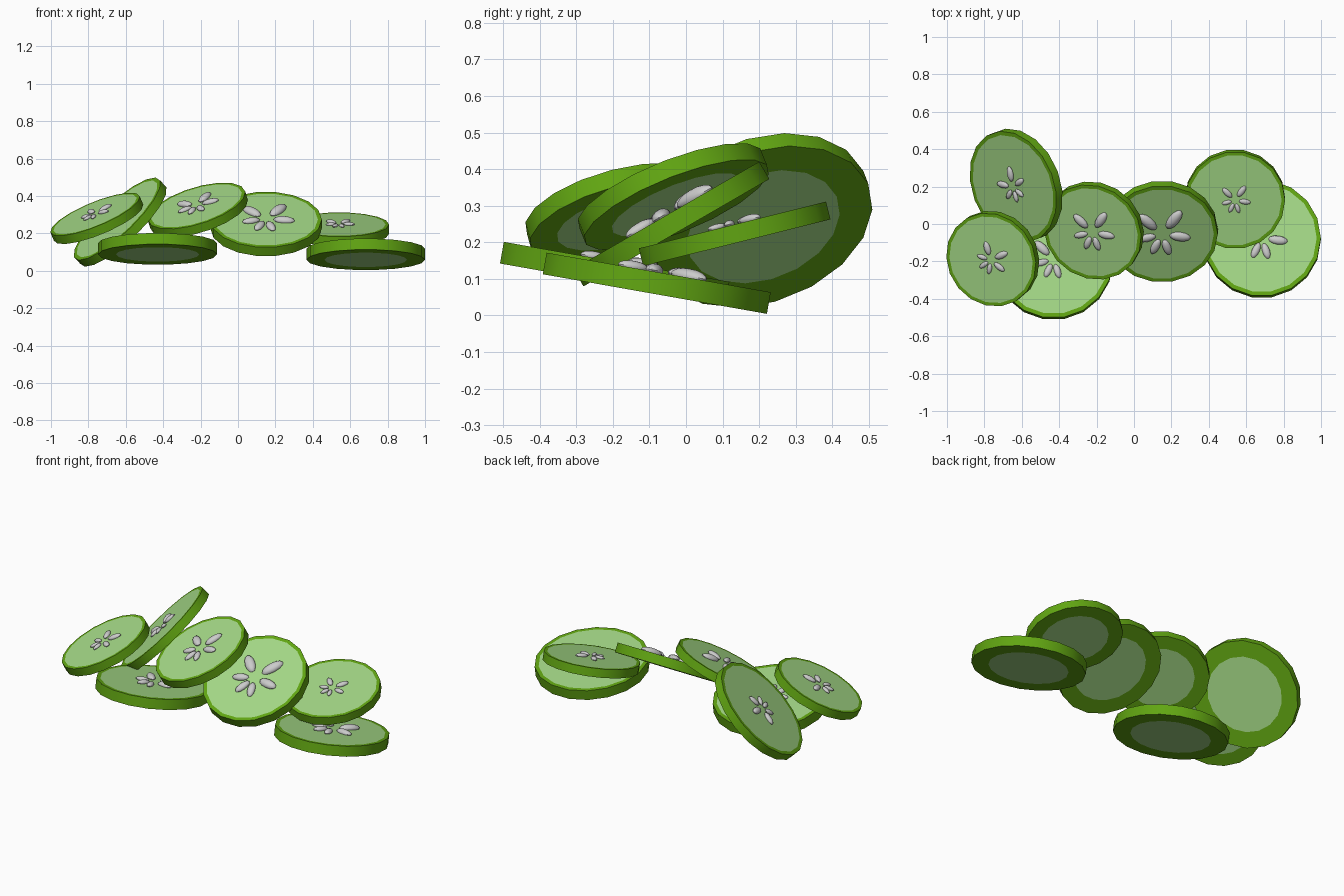
import bpy, bmesh
from math import sin, cos, pi, radians
from mathutils import Matrix, Vector

if "Cube" in bpy.data.objects:
    bpy.data.objects.remove(bpy.data.objects["Cube"])

SIDES = 18


def material(name, color):
    m = bpy.data.materials.new(name)
    m.diffuse_color = (*color, 1)
    m.use_nodes = True
    m.node_tree.nodes["Principled BSDF"].inputs["Base Color"].default_value = m.diffuse_color
    return m


skin = material("skin", (0.12, 0.38, 0.006))
flesh = material("flesh", (0.37, 0.69, 0.24))


def finish(bm, name, matrix, mats=()):
    bmesh.ops.recalc_face_normals(bm, faces=bm.faces)
    me = bpy.data.meshes.new(name)
    bm.to_mesh(me)
    bm.free()
    for m in mats:
        me.materials.append(m)
    ob = bpy.data.objects.new(name, me)
    ob.matrix_world = matrix
    bpy.context.collection.objects.link(ob)
    bpy.ops.object.select_all(action='DESELECT')
    ob.select_set(True)
    bpy.context.view_layer.objects.active = ob
    bpy.ops.object.shade_smooth_by_angle(angle=radians(35))


# Disc with a green skin band and pale flesh on both cut faces
def slice_disc(name, r, t, matrix):
    bm = bmesh.new()
    rings = []
    for k, z in ((0.70, -t / 2), (1, -t / 2), (1, t / 2), (0.93, t / 2)):
        rings.append([bm.verts.new((r * k * cos(2 * pi * i / SIDES),
                                    r * k * sin(2 * pi * i / SIDES), z))
                      for i in range(SIDES)])
    for a, b in zip(rings, rings[1:]):
        for i in range(SIDES):
            j = (i + 1) % SIDES
            bm.faces.new((a[i], a[j], b[j], b[i]))
    for ring in (rings[0], rings[-1]):
        bm.faces.new(ring).material_index = 1
    finish(bm, name, matrix, (skin, flesh))


# Six flattened seeds fanned around the middle: (angle, relative size)
SEEDS = ((135, 1.1), (55, 1.15), (-8, 1.0), (-72, 0.85), (-115, 0.85), (-165, 0.85))


def seeds(name, reach, t, spin, matrix):
    bm = bmesh.new()
    for angle, s in SEEDS:
        size = reach * s
        m = (Matrix.Rotation(radians(angle + spin), 4, 'Z')
             @ Matrix.Translation((size * 0.63, 0, t / 2 + 0.004))
             @ Matrix.Diagonal((size * 0.37, size * 0.17, size * 0.13, 1)))
        bmesh.ops.create_uvsphere(bm, u_segments=12, v_segments=8, radius=1, matrix=m)
    finish(bm, name, matrix)


# centre, face normal, radius, thickness, seed reach, seed spin
SLICES = {
    "back_left": ((-0.63, 0.205, 0.26), (-0.66, -0.27, 0.70), 0.31, 0.05, 0.10, 40),
    "front_left": ((-0.755, -0.185, 0.28), (-0.37, -0.25, 0.895), 0.258, 0.05, 0.095, -30),
    "lower_left": ((-0.43, -0.195, 0.117), (0, 0.174, 0.985), 0.318, 0.06, 0.125, 0),
    "middle_left": ((-0.215, -0.035, 0.325), (-0.28, -0.36, 0.89), 0.272, 0.05, 0.125, 0),
    "middle": ((0.15, -0.04, 0.25), (0, -0.5, 0.866), 0.298, 0.055, 0.155, 0),
    "upper_right": ((0.54, 0.133, 0.223), (0, -0.242, 0.97), 0.268, 0.05, 0.085, 0),
    "lower_right": ((0.683, -0.08, 0.088), (0, 0.174, 0.985), 0.316, 0.06, 0.14, 0),
}

for name, (c, n, r, t, reach, spin) in SLICES.items():
    n = Vector(n).normalized()
    tilt = Vector((0, 0, 1)).rotation_difference(n).to_matrix().to_4x4()
    matrix = Matrix.Translation(c) @ tilt
    slice_disc("cucumber_slice_" + name, r, t, matrix)
    seeds("seeds_" + name, reach, t, spin, matrix)
